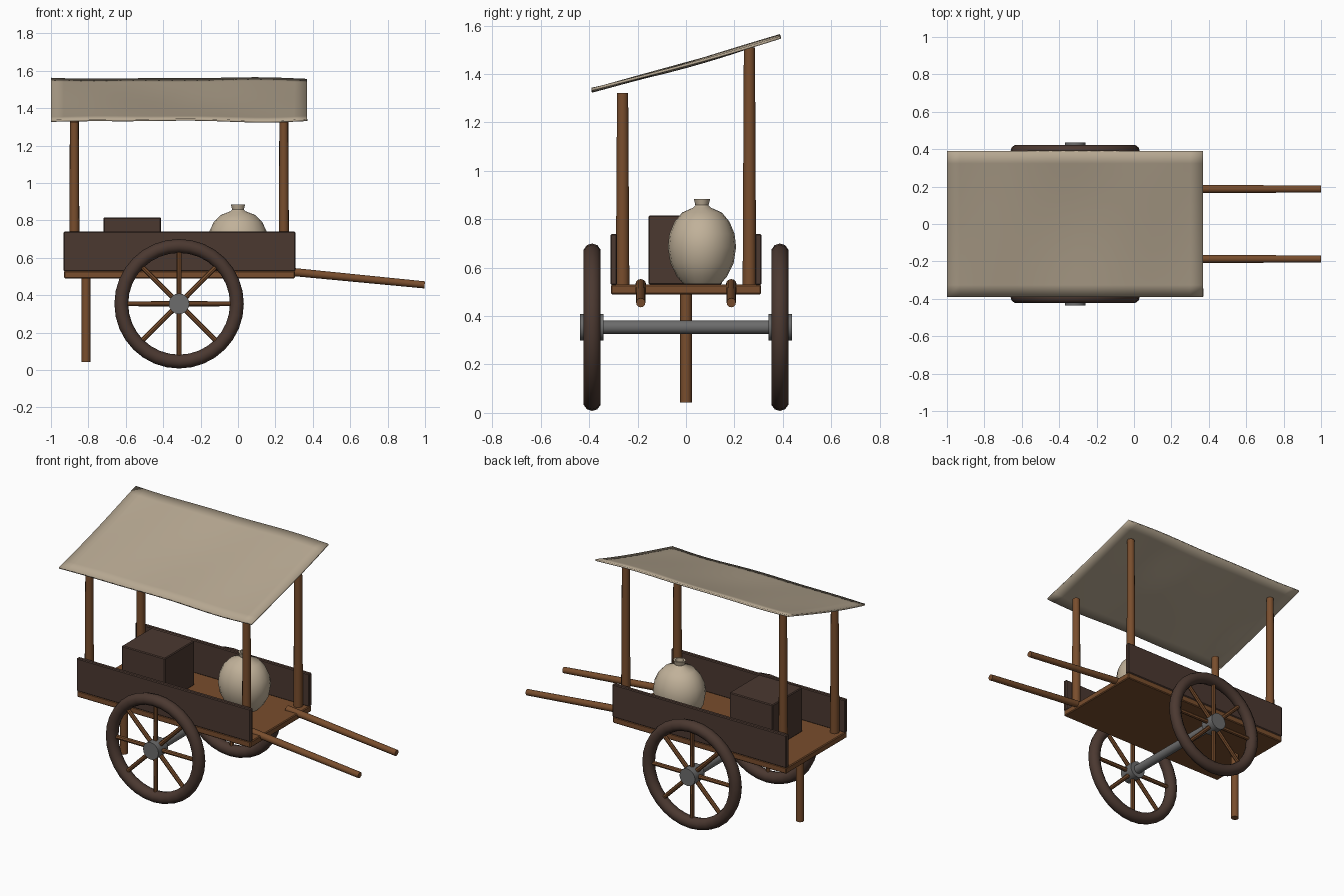
import bpy, bmesh, math
from mathutils import Vector

cube = bpy.data.objects.get("Cube")
if cube:
    bpy.data.objects.remove(cube, do_unlink=True)


def material(name, rgb):
    m = bpy.data.materials.new(name)
    m.use_nodes = True
    m.diffuse_color = (*rgb, 1)
    m.node_tree.nodes["Principled BSDF"].inputs["Base Color"].default_value = (*rgb, 1)
    return m


WOOD = material("warm wood", (0.19, 0.075, 0.026))
DARK = material("dark wood", (0.07, 0.04, 0.03))
METAL = material("grey metal", (0.15, 0.15, 0.15))
CLOTH = material("canvas", (0.47, 0.39, 0.285))
CLAY = material("pale clay", (0.53, 0.44, 0.32))


def finish(obj, name, mat, smooth=True):
    obj.name = name
    obj.data.materials.append(mat)
    if smooth:
        bpy.ops.object.select_all(action="DESELECT")
        obj.select_set(True)
        bpy.context.view_layer.objects.active = obj
        bpy.ops.object.shade_smooth_by_angle(angle=math.radians(40))
    return obj


def from_bmesh(bm, name, mat, smooth=True):
    mesh = bpy.data.meshes.new(name)
    bmesh.ops.recalc_face_normals(bm, faces=bm.faces)
    bm.to_mesh(mesh)
    bm.free()
    obj = bpy.data.objects.new(name, mesh)
    bpy.context.collection.objects.link(obj)
    return finish(obj, name, mat, smooth)


def box(name, low, high, mat, bevel=0.005):
    low, high = Vector(low), Vector(high)
    bpy.ops.mesh.primitive_cube_add(size=1, location=(low + high) / 2)
    obj = bpy.context.object
    obj.scale = high - low
    bpy.ops.object.transform_apply(location=False, rotation=False, scale=True)
    mod = obj.modifiers.new("soft edges", "BEVEL")
    mod.width, mod.segments = bevel, 1
    return finish(obj, name, mat, False)


def rod(name, start, end, r1, r2, mat, sides=12):
    start, end = Vector(start), Vector(end)
    axis = end - start
    bpy.ops.mesh.primitive_cone_add(vertices=sides, radius1=r1, radius2=r2,
                                    depth=axis.length, location=(start + end) / 2)
    obj = bpy.context.object
    obj.rotation_euler = axis.to_track_quat("Z", "Y").to_euler()
    return finish(obj, name, mat)


# Cart bed, side boards and cargo box
box("bed", (-0.93, -0.31, 0.49), (0.305, 0.31, 0.53), WOOD)
for side, word in ((-1, "front"), (1, "back")):
    ys = sorted((side * 0.285, side * 0.312))
    box(word + "_side_board", (-0.932, ys[0], 0.528), (0.307, ys[1], 0.74), DARK)
box("cargo_box", (-0.72, -0.155, 0.53), (-0.412, 0.148, 0.816), DARK)

# Canopy posts, taller at the back
for x, end in ((-0.875, "right"), (0.245, "left")):
    rod(f"front_{end}_post", (x, -0.262, 0.53), (x, -0.262, 1.322), 0.028, 0.023, WOOD)
    rod(f"back_{end}_post", (x, 0.262, 0.53), (x, 0.262, 1.51), 0.028, 0.023, WOOD)

# Pull handles and prop leg
for y, word in ((-0.187, "front"), (0.187, "back")):
    rod(word + "_handle", (0.22, y, 0.531), (0.998, y, 0.455), 0.022, 0.019, WOOD)
rod("prop_leg", (-0.812, 0, 0.042), (-0.812, 0, 0.492), 0.024, 0.024, WOOD)

# Wheels with spokes, hubs and a shared axle
CX, CZ = -0.315, 0.354
for side, word in ((-1, "front"), (1, "back")):
    y = side * 0.388
    bpy.ops.mesh.primitive_torus_add(major_radius=0.309, minor_radius=0.037,
                                     major_segments=32, minor_segments=10,
                                     location=(CX, y, CZ), rotation=(math.pi / 2, 0, 0))
    finish(bpy.context.object, word + "_wheel_rim", DARK)
    rod(word + "_hub", (CX, side * 0.34, CZ), (CX, side * 0.437, CZ),
        0.055, 0.055, METAL, 16)
    for i in range(8):
        a = i * math.pi / 4
        tip = (CX + 0.29 * math.cos(a), y, CZ + 0.29 * math.sin(a))
        rod(f"{word}_spoke_{i + 1}", (CX, y, CZ), tip, 0.014, 0.013, WOOD, 8)
rod("axle", (CX, -0.36, CZ), (CX, 0.36, CZ), 0.028, 0.028, METAL, 16)

# Round clay jar with a flat base and a short neck
profile = [(0.0, 0.533), (0.085, 0.533), (0.115, 0.565), (0.144, 0.62), (0.155, 0.685),
           (0.148, 0.74), (0.125, 0.79), (0.09, 0.828), (0.04, 0.848), (0.03, 0.858),
           (0.037, 0.884), (0.025, 0.884), (0.022, 0.86), (0.0, 0.86)]
bm = bmesh.new()
verts = [bm.verts.new((r, 0, z)) for r, z in profile]
edges = [bm.edges.new(pair) for pair in zip(verts, verts[1:])]
bmesh.ops.spin(bm, geom=verts + edges, cent=(0, 0, 0), axis=(0, 0, 1),
               angle=2 * math.pi, steps=20)
bmesh.ops.remove_doubles(bm, verts=bm.verts, dist=0.0005)
for v in bm.verts:
    v.co.x *= 1.04
    v.co.y = v.co.y * 0.91 + 0.066
from_bmesh(bm, "clay_jar", CLAY)

# Sloping canvas canopy with gentle ripples
bm = bmesh.new()
bmesh.ops.create_grid(bm, x_segments=20, y_segments=12, size=0.5)
for v in bm.verts:
    x, y = v.co.x * 1.37 - 0.315, v.co.y * 0.78
    ripple = 0.004 * math.sin(6 * x + 5 * y) + 0.003 * math.cos(9 * x - 4 * y)
    sag = 0.008 * math.cos(math.pi * y / 0.78)
    v.co = (x, y, 1.445 + 0.283 * y + ripple - sag)
canopy = from_bmesh(bm, "canopy", CLOTH)
thick = canopy.modifiers.new("cloth thickness", "SOLIDIFY")
thick.thickness, thick.offset = 0.011, 0
